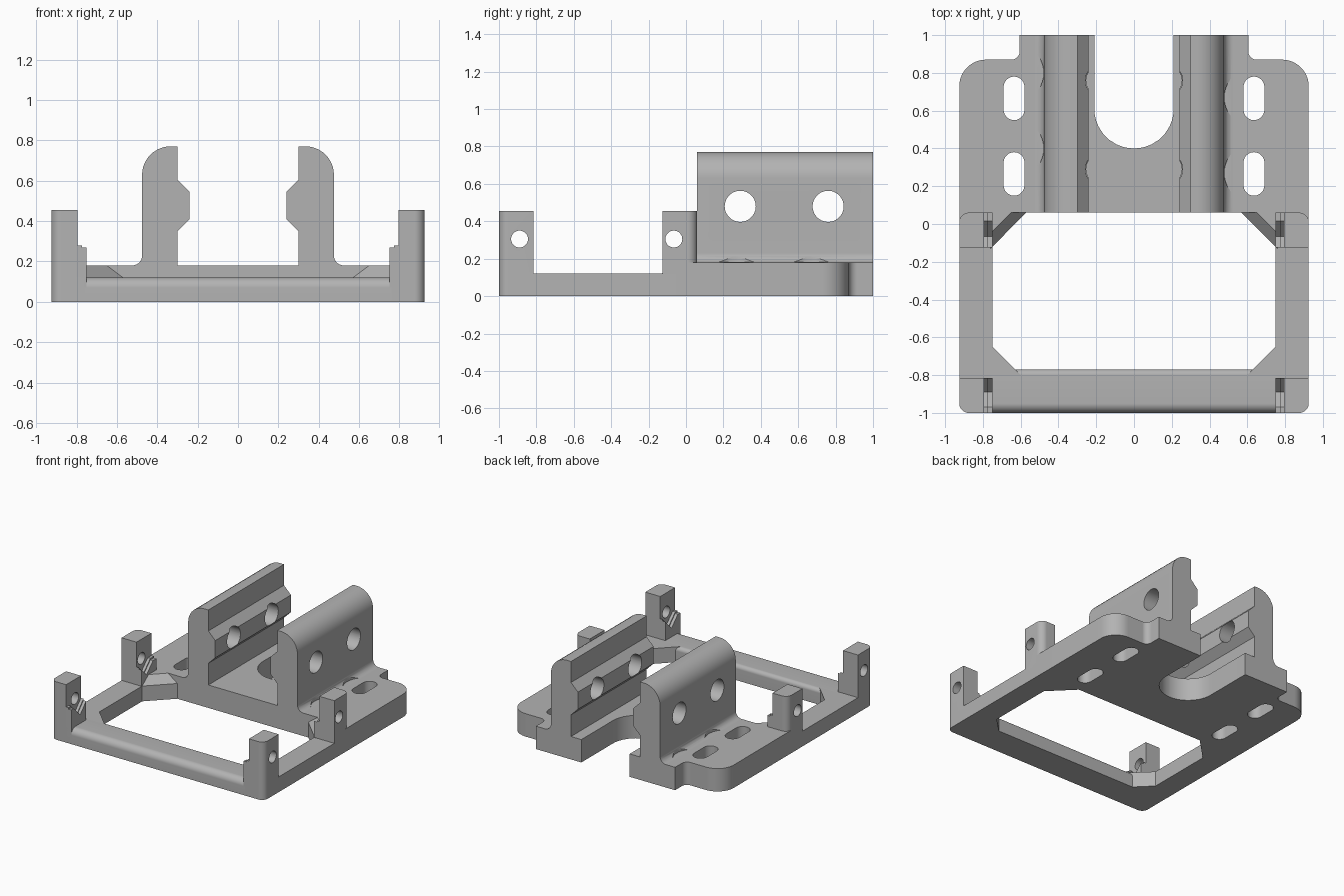
import bpy, bmesh
from math import sin, tan
from mathutils import Vector

if "Cube" in bpy.data.objects:
    bpy.data.objects.remove(bpy.data.objects["Cube"])

grey = bpy.data.materials.new("plain grey")
grey.use_nodes = True
COLOUR = (0.45, 0.45, 0.45, 1)
grey.diffuse_color = COLOUR
grey.node_tree.nodes["Principled BSDF"].inputs["Base Color"].default_value = COLOUR


def rounded(points, steps=9):
    """Outline from (u, v) or (u, v, radius) corners, with arcs at the rounded ones."""
    out = []
    for i, corner in enumerate(points):
        p = Vector(corner[:2])
        if len(corner) < 3:
            out.append(p)
            continue
        a = (Vector(points[i - 1][:2]) - p).normalized()
        b = (Vector(points[(i + 1) % len(points)][:2]) - p).normalized()
        r, half = corner[2], a.angle(b) / 2
        centre = p + (a + b).normalized() * r / sin(half)
        start, end = p + a * r / tan(half) - centre, p + b * r / tan(half) - centre
        out += [centre + start.lerp(end, k / steps).normalized() * r for k in range(steps + 1)]
    return out


def finish(name, bm):
    bmesh.ops.remove_doubles(bm, verts=bm.verts, dist=1e-5)
    bmesh.ops.recalc_face_normals(bm, faces=bm.faces)
    mesh = bpy.data.meshes.new(name)
    bm.to_mesh(mesh)
    bm.free()
    mesh.materials.append(grey)
    ob = bpy.data.objects.new(name, mesh)
    bpy.context.collection.objects.link(ob)
    return ob


def prism(name, points, lo, hi, plane="xy", side=1):
    """Extrude an outline drawn in a plane from lo to hi along the third axis."""
    place = {"xy": lambda u, v, w: (side * u, v, w),
             "xz": lambda u, v, w: (side * u, w, v),
             "yz": lambda u, v, w: (side * w, u, v)}[plane]
    outline = rounded(points)
    bm = bmesh.new()
    rings = [[bm.verts.new(place(p.x, p.y, w)) for p in outline] for w in (lo, hi)]
    for ring in rings:
        bm.faces.new(ring)
    for i in range(len(outline)):
        bm.faces.new((rings[0][i - 1], rings[0][i], rings[1][i], rings[1][i - 1]))
    return finish(name, bm)


def box(u0, u1, v0, v1, r=None):
    corners = [(u0, v0), (u1, v0), (u1, v1), (u0, v1)]
    return [c + (r,) for c in corners] if r else corners


def disc(u, v, r):
    return box(u - r, u + r, v - r, v + r, r - 0.0005)


def cut(ob, cutters):
    bpy.context.view_layer.objects.active = ob
    for c in cutters:
        c.hide_render = True
        mod = ob.modifiers.new("cut", "BOOLEAN")
        mod.operation, mod.solver, mod.object = "DIFFERENCE", "EXACT", c
        bpy.ops.object.modifier_apply(modifier=mod.name)
        bpy.data.objects.remove(c)


parts = []
SIDES = (("left", 1), ("right", -1))

# Base plate with a U notch at the back and four mounting slots
half = [(0.8, 0.06), (0.8, 0), (0.925, 0), (0.925, 0.87, 0.14), (0.605, 0.87, 0.045),
        (0.605, 1), (0.21, 1), (0.21, 0.4, 0.2095)]
plate = prism("base_plate", half + [(-c[0],) + c[1:] for c in reversed(half)], 0, 0.18)
cut(plate, [prism("slot_cutter", box(0.58, 0.69, y - 0.115, y + 0.115, 0.0545), -0.1, 0.3, "xy", s)
            for _, s in SIDES for y in (0.265, 0.665)])
parts.append(plate)

# Front crossbar with rounded upper edges
bar = [(-1, 0), (-0.77, 0), (-0.77, 0.12, 0.03), (-1, 0.12, 0.05)]
parts.append(prism("front_crossbar", bar, -0.76, 0.76, "yz"))

for label, s in SIDES:
    # Side bar with the front corner gusset
    parts.append(prism(label + "_side_bar", [
        (0.75, 0.06), (0.75, -0.65), (0.6, -0.8), (0.75, -0.8), (0.75, -1),
        (0.925, -1, 0.05), (0.925, 0.06)], 0, 0.12, "xy", s))

    # Rear gusset with a bevelled top edge
    bm = bmesh.new()
    rings = [[bm.verts.new((s * x, y, z)) for x, y in ((0.76, 0.07), (0.76, front), (inner, 0.07))]
             for z, front, inner in ((0, -0.13, 0.56), (0.12, -0.13, 0.56), (0.18, -0.05, 0.64))]
    bm.faces.new(rings[0])
    bm.faces.new(rings[-1])
    for low, high in zip(rings, rings[1:]):
        for i in range(3):
            bm.faces.new((low[i - 1], low[i], high[i], high[i - 1]))
    parts.append(finish(label + "_rear_gusset", bm))

    # Corner posts, each with a cross hole and a small V cradle inside
    for end, y0, y1, hole in (("front", -1, -0.815, -0.89), ("rear", -0.125, 0.06, -0.065)):
        outline = box(0.795, 0.925, y0, y1)
        k = 1 if end == "front" else 2
        outline[k] += (0.05,)
        post = prism(f"{label}_{end}_post", outline, 0.1, 0.455, "xy", s)
        cut(post, [prism("hole_cutter", disc(hole, 0.305, 0.045), 0.7, 1, "yz", s)])
        parts.append(post)
        reach = 0.08
        for layer, x0, x1, top in (("inner", 0.75, 0.773, 0.268), ("outer", 0.773, 0.796, 0.28)):
            valley = [(y0, 0.05), (y1, 0.05), (y1, top)]
            if hole + reach < y1:
                valley.append((hole + reach, top))
            valley.append((hole, top - reach))
            if hole - reach > y0:
                valley += [(hole - reach, top), (y0, top)]
            else:
                valley.append((y0, top - reach + hole - y0))
            parts.append(prism(f"{label}_{end}_cradle_{layer}", valley, x0, x1, "yz", s))

    # Upright rail with a rounded shoulder, inner ridge and filleted foot
    rail = prism(label + "_rail", [
        (0.3, 0.17), (0.3, 0.35), (0.24, 0.41), (0.24, 0.545), (0.3, 0.605), (0.3, 0.77),
        (0.475, 0.77, 0.14), (0.475, 0.18, 0.05), (0.53, 0.18), (0.53, 0.17)], 0.06, 1, "xz", s)
    reliefs = (0.27, 0.67) if s > 0 else (0.4, 0.8)
    cut(rail, [prism("hole_cutter", disc(y, 0.48, 0.083), 0.1, 0.7, "yz", s) for y in (0.29, 0.76)]
        + [prism("relief_cutter", disc(0.635, y, 0.157), 0.181, 0.26, "xy", s) for y in reliefs])
    parts.append(rail)

# Smooth the arcs while keeping machined edges sharp
bpy.ops.object.select_all(action="DESELECT")
for ob in parts:
    ob.select_set(True)
bpy.context.view_layer.objects.active = plate
bpy.ops.object.shade_smooth_by_angle()
